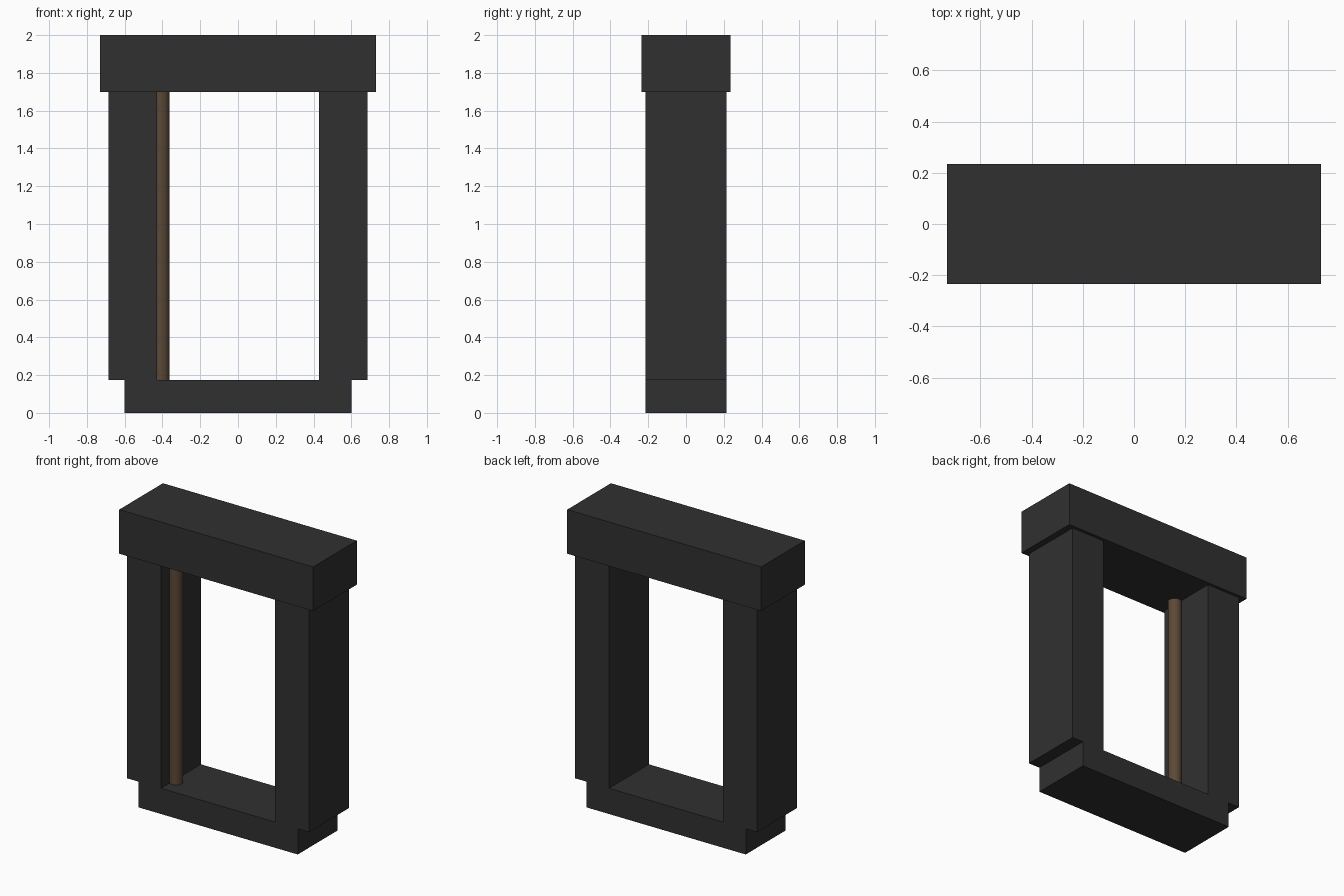
import bpy, bmesh

if "Cube" in bpy.data.objects:
    bpy.data.objects.remove(bpy.data.objects["Cube"])


def material(name, rgb):
    m = bpy.data.materials.new(name)
    m.diffuse_color = (*rgb, 1)
    m.use_nodes = True
    m.node_tree.nodes["Principled BSDF"].inputs["Base Color"].default_value = m.diffuse_color
    return m


def extrude_profile(name, half_profile, depth, mat):
    """Mirror a half outline (x, z) across x = 0 and extrude it along y."""
    outline = half_profile + [(-x, z) for x, z in reversed(half_profile)]
    bm = bmesh.new()
    face = bm.faces.new([bm.verts.new((x, -depth / 2, z)) for x, z in outline])
    ext = bmesh.ops.extrude_face_region(bm, geom=[face], use_keep_orig=True)
    verts = [g for g in ext["geom"] if isinstance(g, bmesh.types.BMVert)]
    bmesh.ops.translate(bm, vec=(0, depth, 0), verts=verts)
    bmesh.ops.recalc_face_normals(bm, faces=bm.faces)
    mesh = bpy.data.meshes.new(name)
    bm.to_mesh(mesh)
    bm.free()
    obj = bpy.data.objects.new(name, mesh)
    bpy.context.collection.objects.link(obj)
    mesh.materials.append(mat)
    return obj


dark = material("dark_grey", (0.03, 0.03, 0.03))
brown = material("brown", (0.107, 0.065, 0.037))

SILL, HEAD, TOP = 0.175, 1.70, 2.0

# U-shaped frame: narrow sill with two wider-set posts
extrude_profile("post_frame", [(0.60, 0), (0.60, SILL), (0.685, SILL),
                               (0.685, HEAD), (0.43, HEAD), (0.43, SILL)],
                0.428, dark)

# Overhanging lintel
extrude_profile("lintel", [(0.73, HEAD), (0.73, TOP)], 0.47, dark)

# Round hinge pole, partly sunk into the left post
bpy.ops.mesh.primitive_cylinder_add(vertices=32, radius=0.044, depth=HEAD - SILL,
                                    location=(-0.407, -0.085, (HEAD + SILL) / 2))
pole = bpy.context.object
pole.name = "hinge_pole"
pole.data.materials.append(brown)
bpy.ops.object.shade_smooth_by_angle()
